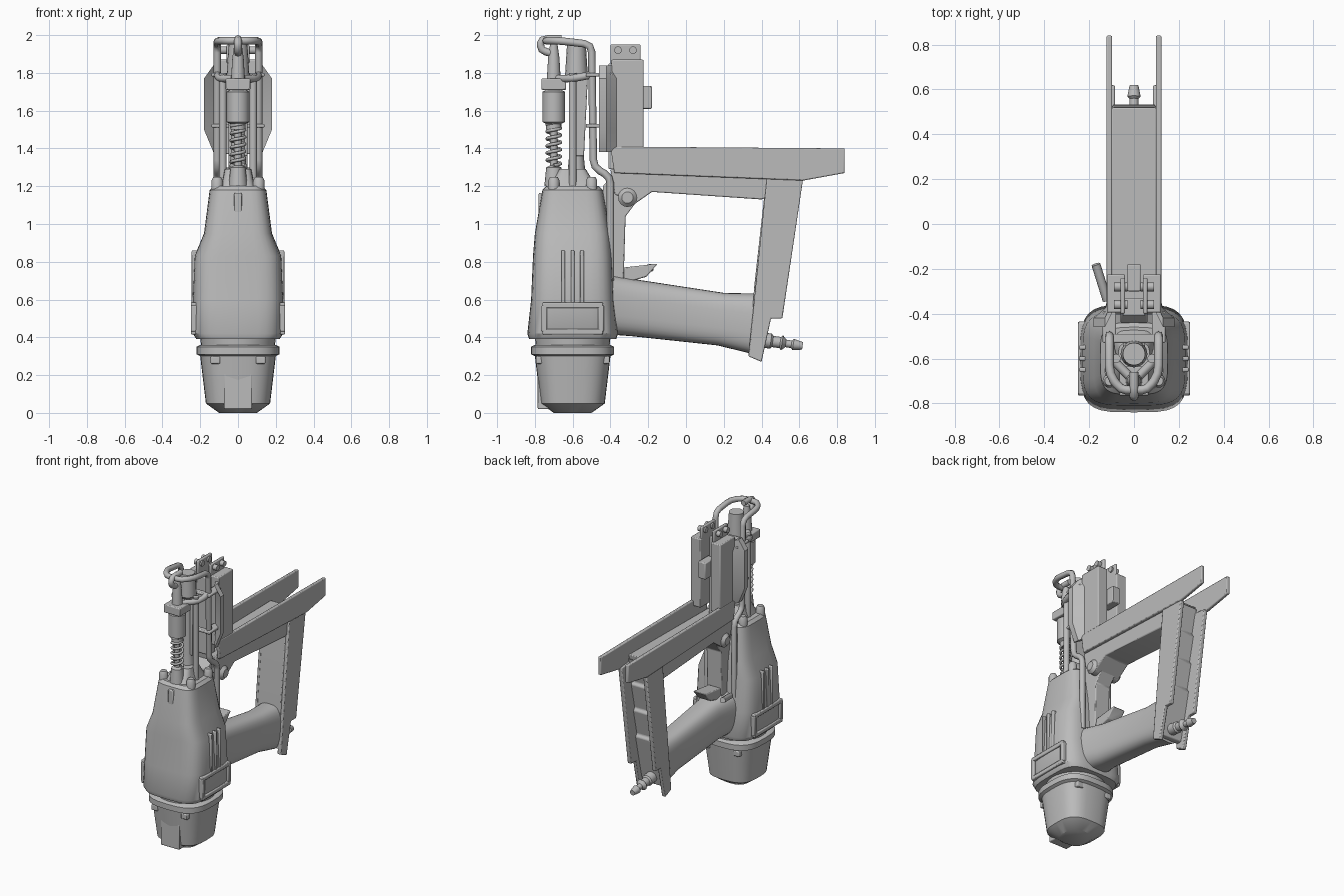
import bpy, bmesh, math
from mathutils import Vector

AXIS = -0.6    # y of the driving axis
WALL = 0.11    # half width of the magazine channel
UP = (0, 0, 1)

cube = bpy.data.objects.get("Cube")
if cube:
    bpy.data.objects.remove(cube)

grey = bpy.data.materials.new("tool grey")
grey.use_nodes = True
grey.diffuse_color = (0.5, 0.5, 0.5, 1)
grey.node_tree.nodes["Principled BSDF"].inputs["Base Color"].default_value = grey.diffuse_color


def finish(name, bm, bevel=0.0):
    bmesh.ops.recalc_face_normals(bm, faces=bm.faces)
    mesh = bpy.data.meshes.new(name)
    bm.to_mesh(mesh)
    bm.free()
    mesh.materials.append(grey)
    obj = bpy.data.objects.new(name, mesh)
    bpy.context.collection.objects.link(obj)
    if bevel:
        modifier = obj.modifiers.new("bevel", "BEVEL")
        modifier.width, modifier.segments = bevel, 2
    bpy.ops.object.select_all(action="DESELECT")
    bpy.context.view_layer.objects.active = obj
    obj.select_set(True)
    bpy.ops.object.shade_smooth_by_angle(angle=math.radians(35))


def skin(name, rings, bevel=0.0):
    """Bridge closed rings of points and cap both ends."""
    bm = bmesh.new()
    loops = [[bm.verts.new(point) for point in ring] for ring in rings]
    for lower, upper in zip(loops, loops[1:]):
        for i in range(len(lower)):
            bm.faces.new((lower[i - 1], lower[i], upper[i], upper[i - 1]))
    bm.faces.new(loops[0])
    bm.faces.new(loops[-1])
    finish(name, bm, bevel)


def sweep(name, base, direction, steps, power=2, sides=16):
    """Round or rounded-square part; steps are distance, half width and optional half depth."""
    forward = Vector(direction).normalized()
    across = Vector((0, 1, 0)) if abs(forward.x) > 0.9 else Vector((1, 0, 0))
    other = forward.cross(across)
    rings = []
    for distance, width, *depth in steps:
        ring = []
        for i in range(sides):
            angle = math.tau * i / sides
            c, s = (math.copysign(abs(f) ** (2 / power), f) for f in (math.cos(angle), math.sin(angle)))
            ring.append(Vector(base) + forward * distance + across * c * width
                        + other * s * (depth[0] if depth else width))
        rings.append(ring)
    skin(name, rings)


def prism(name, outline, x, width, bevel=0.006):
    """Side outline of (y, z) points given a width about x."""
    skin(name, [[(x + side * width / 2, y, z) for y, z in outline] for side in (-1, 1)], bevel)


def box(name, centre, size):
    x, y, z = centre
    width, depth, height = (size[0], size[1] / 2, size[2] / 2)
    corners = [(y - depth, z - height), (y + depth, z - height), (y + depth, z + height), (y - depth, z + height)]
    prism(name, corners, x, width)


def tube(name, path, radius):
    """Round bar along a path, with every corner rounded off."""
    points = [Vector(p) for p in path]
    smooth = [points[0]]
    for before, corner, after in zip(points, points[1:], points[2:]):
        start, end = (corner + (p - corner).normalized() * min(0.04, (p - corner).length * 0.4)
                      for p in (before, after))
        smooth += [start, (start + end + corner * 2) / 4, end]
    smooth.append(points[-1])
    curve = bpy.data.curves.new(name, "CURVE")
    curve.dimensions, curve.bevel_depth, curve.bevel_resolution = "3D", radius, 2
    curve.use_fill_caps = True
    spline = curve.splines.new("POLY")
    spline.points.add(len(smooth) - 1)
    for point, position in zip(spline.points, smooth):
        point.co = (*position, 1)
    spline.use_smooth = True
    curve.materials.append(grey)
    bpy.context.collection.objects.link(bpy.data.objects.new(name, curve))


# Main housing, neck and nose cap
sweep("housing", (0, AXIS, 0), UP, [(0.39, 0.22, 0.23), (0.42, 0.24, 0.24), (0.6, 0.24, 0.22), (0.83, 0.23, 0.21),
      (0.95, 0.18, 0.2), (1.18, 0.15, 0.16), (1.2, 0.13, 0.14)], power=4, sides=32)
sweep("neck", (0, AXIS, 0), UP, [(0.3, 0.19), (0.4, 0.2)], sides=32)
sweep("nose_cap", (0, AXIS, 0), UP, [(0, 0.1), (0.05, 0.17), (0.3, 0.2), (0.31, 0.22), (0.35, 0.22), (0.36, 0.2)],
      power=3, sides=32)
box("nose_panel", (0, -0.75, 0.16), (0.15, 0.07, 0.28))
box("front_spine", (0, -0.75, 1.1), (0.04, 0.06, 0.13))

for s, side in ((1, "left_"), (-1, "right_")):
    # Recessed side frame and cooling ribs
    for z in (0.43, 0.57):
        box(side + "frame_rail", (s * 0.22, AXIS, z), (0.06, 0.32, 0.03))
    for offset in (-0.15, 0.15):
        box(side + "frame_post", (s * 0.22, AXIS + offset, 0.5), (0.06, 0.03, 0.14))
    for offset in (-0.05, 0, 0.05):
        box(side + "housing_rib", (s * 0.21, AXIS + offset, 0.72), (0.07, 0.02, 0.28))

    # Housing bolts and nose cap lugs
    for offset in (-0.1, 0.1):
        sweep(side + "housing_bolt", (s * 0.11, AXIS + offset, 1.18), UP, [(0, 0.03), (0.05, 0.03), (0.07, 0.02)])
        box(side + "cap_lug", (s * 0.12, AXIS + offset * 1.6, 0.28), (0.05, 0.07, 0.04))

    # Channel walls of the magazine and the rear post
    prism(side + "magazine_wall", [(-0.4, 1.41), (0.84, 1.4), (0.84, 1.27), (0.62, 1.23), (-0.38, 1.27)],
          s * WALL, 0.025)
    prism(side + "post_wall", [(0.43, 1.26), (0.62, 1.24), (0.51, 0.5), (0.45, 0.5), (0.4, 0.27), (0.33, 0.3)],
          s * 0.1, 0.03)

    # Mast column, flared front wing and top bracket
    box(side + "mast_column", (s * 0.08, -0.31, 1.62), (0.08, 0.17, 0.5))
    skin(side + "mast_wing", [[(s * 0.1, -0.35, z), (s * reach, -0.42, z), (s * reach, -0.46, z), (s * 0.1, -0.4, z)]
                              for z, reach in ((1.38, 0.13), (1.5, 0.18), (1.77, 0.18), (1.84, 0.13))])
    box(side + "mast_bracket", (s * 0.05, -0.32, 1.9), (0.02, 0.16, 0.1))
    for y in (-0.36, -0.28):
        sweep(side + "bracket_bolt", (s * 0.03, y, 1.92), (s, 0, 0), [(0, 0.02), (0.06, 0.02)])
    sweep(side + "pivot_screw", (s * 0.05, -0.31, 1.14), (s, 0, 0), [(0, 0.05), (0.05, 0.05), (0.07, 0.03)])

    # Bent line up the mast, joined over the front
    rise = [(-0.4, 0.7), (-0.4, 1.25), (-0.49, 1.3), (-0.5, 1.95), (-0.67, 1.97)]
    tube(side + "bent_line", [(s * WALL, y, z) for y, z in rise] + [(s * 0.06, -0.74, 1.97), (0, -0.74, 1.97)], 0.02)
    sweep(side + "guide_rod", (s * 0.08, AXIS, 1.2), UP, [(0, 0.02), (0.6, 0.02)])
    tube(side + "guide_link", [(0, -0.7, 1.77), (s * 0.1, AXIS, 1.77), (s * WALL, -0.5, 1.79)], 0.02)
    for z in (1.52, 1.79):
        box(side + "line_clamp", (s * WALL, -0.46, z), (0.06, 0.14, 0.02))

# Magazine floor, stepped post core and link to the housing
prism("magazine_floor", [(-0.4, 1.29), (0.52, 1.3), (0.5, 1.17), (0.4, 1.13), (-0.18, 1.17), (-0.28, 1.1),
                         (-0.38, 1.16)], 0, 0.2)
core = [(0.42, 1.2), (0.36, 0.66), (0.34, 0.33), (0.38, 0.33)]
for i in range(4):
    y, z = 0.42 + i / 40, 0.5 + i / 5
    core += [(y, z), (y + 0.04, z + 0.18)]
prism("post_core", core, 0, 0.19)
prism("rear_link", [(-0.44, 1.2), (-0.38, 1.27), (-0.2, 1.2), (-0.32, 1.04), (-0.33, 0.7), (-0.44, 0.7)], 0, 0.12)
box("mast_spine", (0, -0.37, 1.57), (0.1, 0.08, 0.56))
box("mast_latch", (0, -0.24, 1.67), (0.06, 0.12, 0.12))

# Grip, trigger and hose fitting
sweep("grip", (0, -0.46, 0.58), (0, 1, -0.13), [(0, 0.15, 0.16), (0.2, 0.1, 0.15), (0.65, 0.09, 0.14),
                                                (0.83, 0.1, 0.16)], power=3, sides=32)
prism("trigger", [(-0.36, 0.68), (-0.33, 0.77), (-0.15, 0.79), (-0.21, 0.72)], 0, 0.1)
tube("trigger_lever", [(-0.12, -0.34, 0.73), (-0.17, -0.18, 0.77)], 0.02)
sweep("hose_fitting", (0, 0.38, 0.39), (0, 1, -0.15), [(0, 0.04), (0.07, 0.04), (0.08, 0.03), (0.12, 0.03),
      (0.13, 0.04), (0.15, 0.02), (0.18, 0.02), (0.19, 0.03), (0.24, 0.02)])

# Feed mechanism: base, spring, plunger and rear cylinder
sweep("feed_base", (0, AXIS, 1.18), UP, [(0, 0.1, 0.14), (0.06, 0.08, 0.1), (0.11, 0.07, 0.07)], power=4, sides=32)
sweep("spring_post", (0, -0.7, 1.2), UP, [(0, 0.05), (0.1, 0.04), (0.11, 0.02), (0.36, 0.02)])
coil = [(0.04 * math.cos(i), -0.7 + 0.04 * math.sin(i), 1.31 + i * 0.006) for i in range(40)]
tube("spring", coil, 0.009)
sweep("plunger", (0, -0.7, 1.5), UP, [(0, 0.04), (0.03, 0.04), (0.04, 0.06), (0.2, 0.06), (0.21, 0.04), (0.38, 0.03),
                                      (0.45, 0.02)])
box("plunger_clamp", (0, -0.7, 1.74), (0.13, 0.13, 0.06))
sweep("feed_cylinder", (0, -0.58, 1.25), UP, [(0, 0.05), (0.1, 0.04), (0.52, 0.04), (0.54, 0.06), (0.7, 0.05)])
prism("feed_fin", [(-0.6, 1.36), (-0.54, 1.36), (-0.52, 1.77), (-0.6, 1.8)], 0, 0.1)
tube("top_hook", [(0, -0.7, 1.9), (0, -0.77, 1.92), (0, -0.77, 1.98), (0, -0.66, 1.98)], 0.02)
for z in (1.52, 1.79):
    box("cross_strap", (0, -0.51, z), (0.2, 0.04, 0.02))
